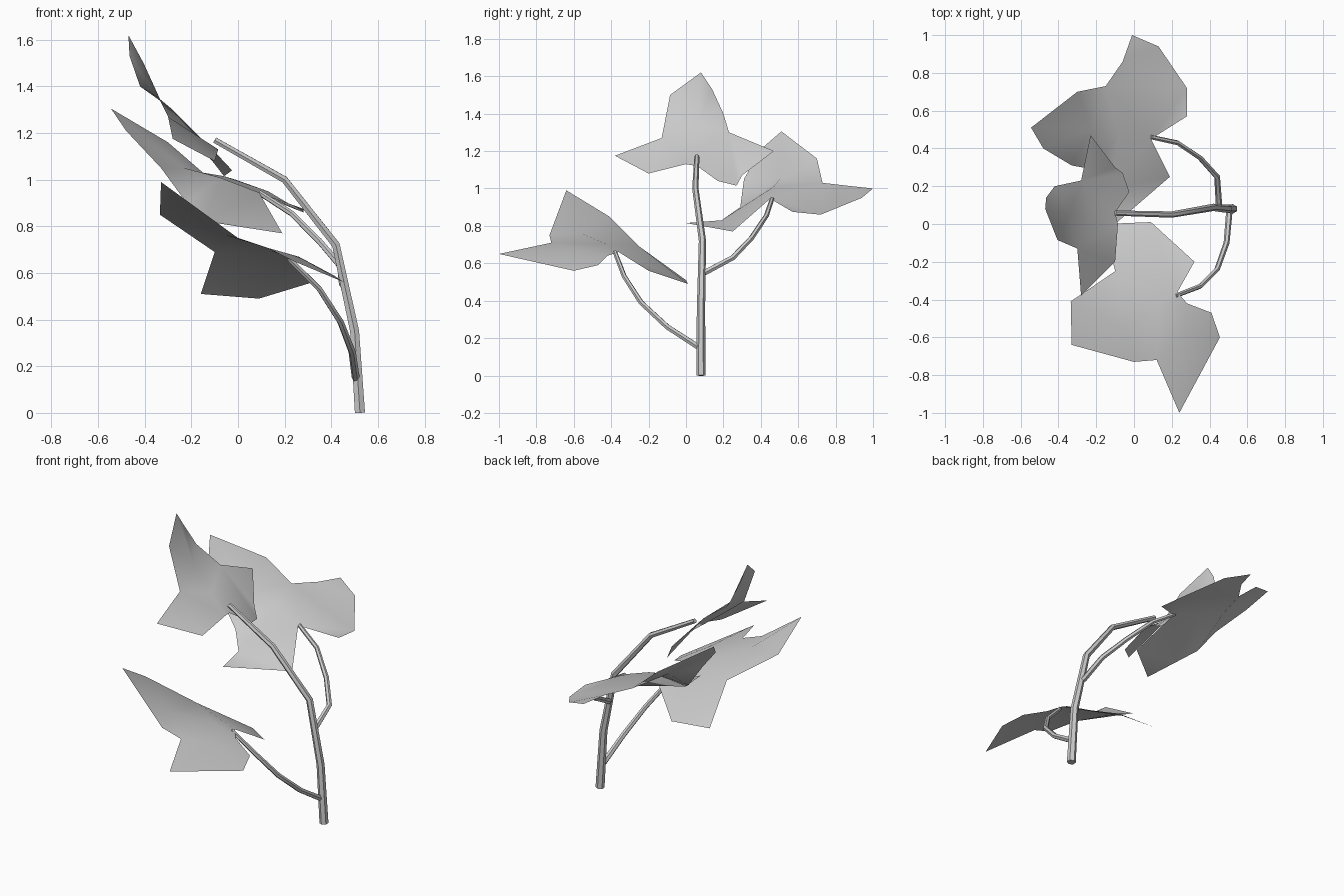
import bpy
import math
from mathutils import Vector
from mathutils.geometry import delaunay_2d_cdt

cube = bpy.data.objects.get("Cube")
if cube:
    bpy.data.objects.remove(cube, do_unlink=True)


def make_material(name, color):
    mat = bpy.data.materials.new(name)
    mat.use_nodes = True
    mat.diffuse_color = color
    mat.node_tree.nodes["Principled BSDF"].inputs["Base Color"].default_value = color
    return mat


plant_grey = make_material("plant grey", (.6, .6, .6, 1))


def smooth(obj, degrees):
    bpy.ops.object.select_all(action="DESELECT")
    obj.select_set(True)
    bpy.context.view_layer.objects.active = obj
    bpy.ops.object.shade_smooth_by_angle(angle=math.radians(degrees))


def add_stem(name, path, thick, thin):
    """Tapered tube along a path of points."""
    curve = bpy.data.curves.new(name, "CURVE")
    curve.dimensions = "3D"
    curve.bevel_depth = 1
    curve.bevel_resolution = 1
    curve.use_fill_caps = True
    spline = curve.splines.new("POLY")
    spline.points.add(len(path) - 1)
    last = len(path) - 1
    for i, (point, co) in enumerate(zip(spline.points, path)):
        point.co = (*co, 1)
        point.radius = thick + (thin - thick) * i / last
    curve.materials.append(plant_grey)
    obj = bpy.data.objects.new(name, curve)
    bpy.context.collection.objects.link(obj)
    bpy.ops.object.select_all(action="DESELECT")
    obj.select_set(True)
    bpy.context.view_layer.objects.active = obj
    bpy.ops.object.convert(target="MESH")
    smooth(bpy.context.object, 50)


def add_leaf(name, outline, veins):
    """Thin lobed blade: an outline filled around a few inner vein points."""
    points = [Vector(p) for p in outline + veins]
    count = len(outline)
    rim = [(i, (i + 1) % count) for i in range(count)]
    flat, _, faces, sources, _, _ = delaunay_2d_cdt(
        [p.xy for p in points], rim, [], 1, 1e-5)
    verts = [points[src[0]] for src in sources]
    mesh = bpy.data.meshes.new(name)
    mesh.from_pydata(verts, [], faces)
    mesh.materials.append(plant_grey)
    obj = bpy.data.objects.new(name, mesh)
    bpy.context.collection.objects.link(obj)
    smooth(obj, 60)


# Main stem, arching over toward the right
add_stem("main_stem", [
    (.523, .08, 0), (.5, .08, .35), (.42, .088, .72),
    (.2, .05, 1), (-.1, .058, 1.17)], .025, .014)

# Side stems, one toward the front and one toward the back
add_stem("front_stem", [
    (.505, .07, .15), (.49, -.1, .26), (.44, -.24, .39),
    (.35, -.33, .53), (.22, -.38, .66)], .017, .012)
add_stem("back_stem", [
    (.45, .1, .55), (.44, .25, .63), (.35, .35, .735),
    (.23, .43, .855), (.09, .46, .945)], .017, .012)

# Front leaf
add_leaf("front_leaf", [
    (-.33, -.64, .99), (-.335, -.41, .85), (-.1, -.25, .69),
    (-.16, 0, .51), (.09, .01, .49), (.32, -.2, .56), (.23, -.36, .66),
    (.28, -.42, .64), (.41, -.47, .59), (.455, -.6, .56),
    (.24, -1, .65), (.12, -.72, .71), (0, -.73, .75)],
    [(-.05, -.56, .76), (.13, -.42, .7), (.26, -.58, .67)])

# Back leaf
add_leaf("back_leaf", [
    (-.545, .51, 1.305), (-.48, .4, 1.21), (-.33, .31, 1.05),
    (-.22, .29, .9), (-.13, .19, .83), (-.1, 0, .815), (.19, .25, .77),
    (.09, .45, .945), (.28, .57, .875), (.28, .72, .86), (.13, .94, .95),
    (-.01, 1, 1), (-.06, .86, 1.015), (-.15, .73, 1.03), (-.3, .7, 1.16)],
    [(-.23, .5, 1.05), (-.08, .47, 1.01)])

# Top leaf
add_leaf("top_leaf", [
    (-.47, .08, 1.62), (-.405, -.085, 1.5), (-.3, -.13, 1.27),
    (-.28, -.38, 1.175), (-.1, -.2, 1.08), (-.085, 0, 1.13),
    (-.1, .06, 1.12), (-.025, .17, 1.04), (-.06, .27, 1.015),
    (-.1, .3, 1.07), (-.23, .47, 1.2), (-.28, .23, 1.3),
    (-.42, .2, 1.4), (-.465, .14, 1.53)],
    [(-.34, .06, 1.35), (-.22, .06, 1.21)])
